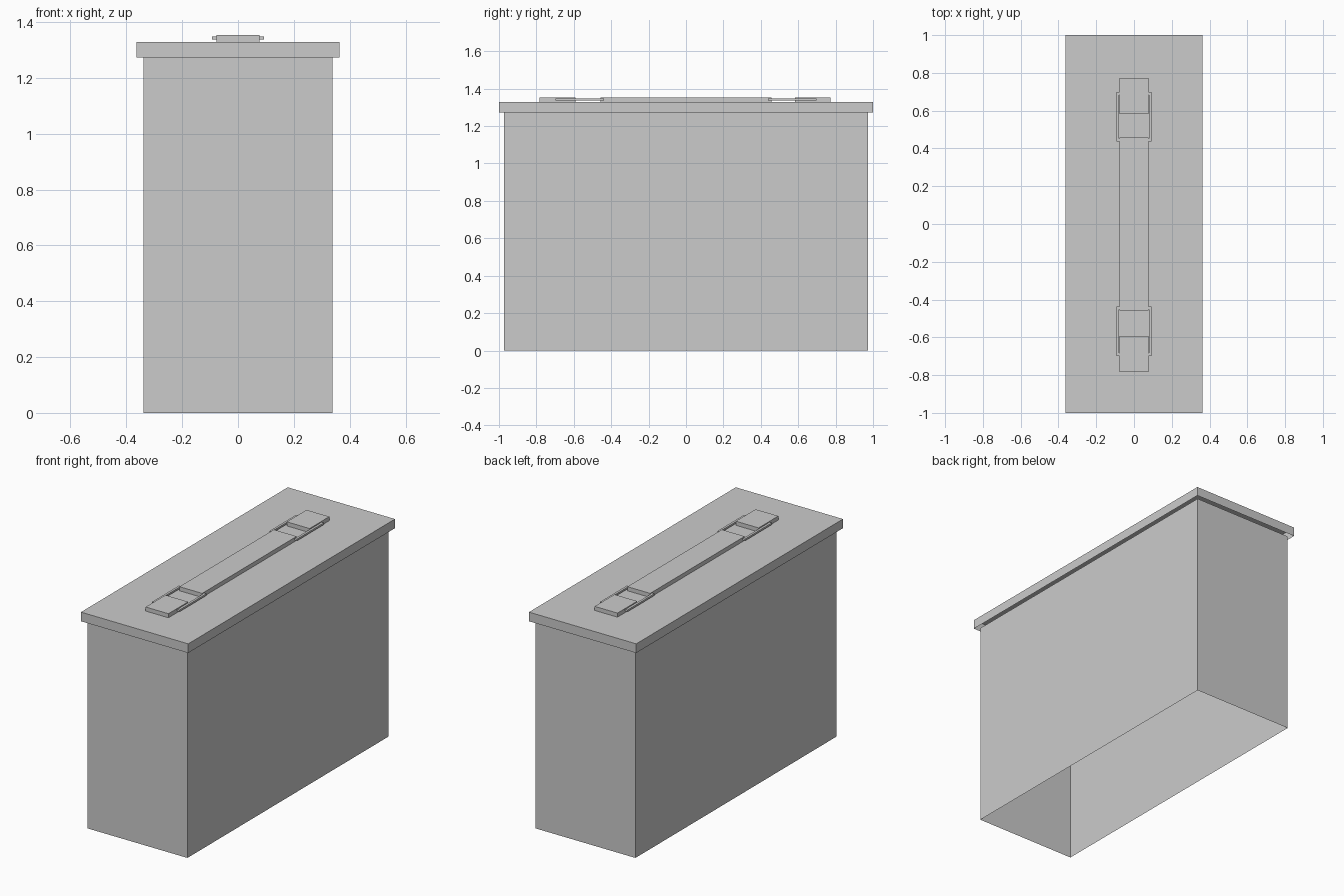
import bpy
import bmesh
from mathutils import Vector

cube = bpy.data.objects.get("Cube")
if cube:
    bpy.data.objects.remove(cube, do_unlink=True)

grey = bpy.data.materials.new("plain grey")
grey.use_nodes = True
colour = (0.6, 0.6, 0.6, 1)
grey.diffuse_color = colour
grey.node_tree.nodes["Principled BSDF"].inputs["Base Color"].default_value = colour


def add_box(bm, low, high):
    low, high = Vector(low), Vector(high)
    verts = bmesh.ops.create_cube(bm, size=1)["verts"]
    for v in verts:
        v.co = (low + high) / 2 + v.co * (high - low)


def make(name, boxes, open_sides=()):
    """Join boxes into one object, leaving out faces that point to open_sides."""
    bm = bmesh.new()
    for low, high in boxes:
        add_box(bm, low, high)
    bm.normal_update()
    gone = [f for f in bm.faces if round(f.normal.z) in open_sides]
    bmesh.ops.delete(bm, geom=gone, context="FACES")
    mesh = bpy.data.meshes.new(name)
    bm.to_mesh(mesh)
    bm.free()
    mesh.materials.append(grey)
    obj = bpy.data.objects.new(name, mesh)
    bpy.context.collection.objects.link(obj)
    return obj


LID_LOW, LID_TOP, HANDLE_TOP = 1.272, 1.328, 1.353
HALF = 0.077  # half width of the handle
MID = -0.005  # the handle sits slightly forward

# Thin-walled body, open at the bottom and under the lid
make("body", [((-0.338, -0.972, 0), (0.338, 0.972, LID_LOW))], (-1, 1))

# Overhanging lid, hollow underneath
make("lid", [((-0.363, -1, LID_LOW), (0.363, 1, LID_TOP))], (-1,))

# Carrying strap between the two rings
make("handle_strap", [((-HALF, -0.457, LID_TOP), (HALF, 0.457, HANDLE_TOP))])


def span(side, near, far):
    return sorted((MID + side * near, MID + side * far))


for side, end in ((-1, "front"), (1, "back")):
    # Anchor pad
    y0, y1 = span(side, 0.587, 0.778)
    make(end + "_pad", [((-HALF, y0, LID_TOP), (HALF, y1, HANDLE_TOP))])

    # Flat rectangular ring through the pad and the strap
    y0, y1 = sorted((side * 0.438, side * 0.698))
    low, high, outer, bar = 1.337, 1.348, 0.093, 0.014
    rails = [((x, y0, low), (x + bar, y1, high)) for x in (-outer, outer - bar)]
    bars = [((bar - outer, y, low), (outer - bar, y + bar, high)) for y in (y0, y1 - bar)]
    make(end + "_ring", rails + bars)
